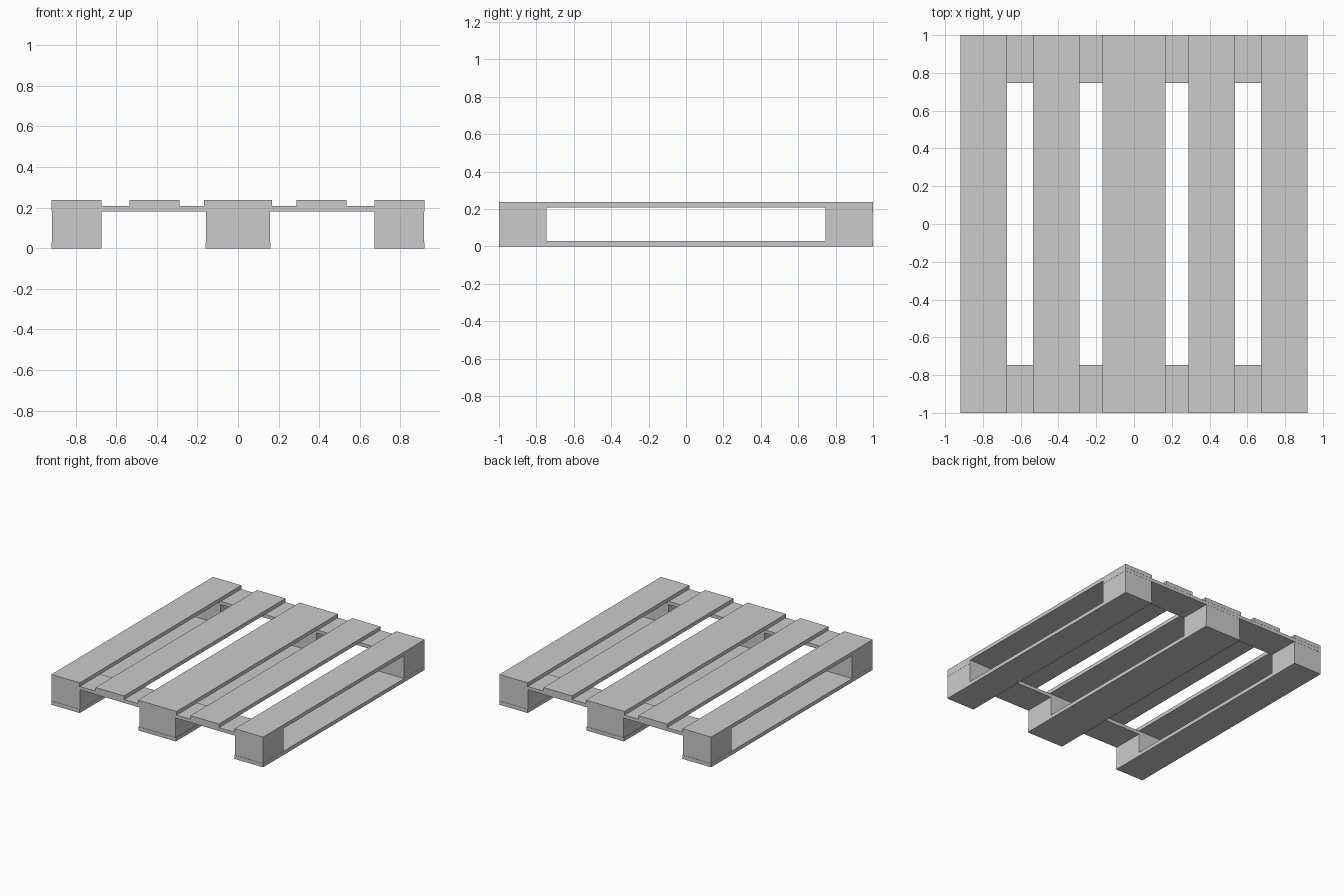
import bpy

if "Cube" in bpy.data.objects:
    bpy.data.objects.remove(bpy.data.objects["Cube"])


def box(name, x, y, z):
    """Box from (min, max) ranges on each axis."""
    bpy.ops.mesh.primitive_cube_add(size=1)
    ob = bpy.context.object
    ob.name = name
    ob.location = [(a + b) / 2 for a, b in (x, y, z)]
    ob.scale = [b - a for a, b in (x, y, z)]
    bpy.ops.object.transform_apply(location=True, rotation=True, scale=True)
    return ob


# Heights of the layers, from the floor up
Z_BOTTOM, Z_BLOCK, Z_CROSS, Z_TOP = 0.029, 0.182, 0.208, 0.237
HALF_W, INNER_Y = 0.918, 0.746

# Deck boards running front to back
for label, cx, half in (("left_outer", -0.795, 0.123), ("left_inner", -0.4115, 0.123),
                        ("centre", 0, 0.167),
                        ("right_inner", 0.4115, 0.123), ("right_outer", 0.795, 0.123)):
    box(f"deck_board_{label}", (cx - half, cx + half), (-1, 1), (Z_CROSS, Z_TOP))

# Cross boards under the deck at each end
for end, s in (("front", -1), ("back", 1)):
    y = sorted((s * INNER_Y, s * 0.999))
    box(f"cross_board_{end}", (-HALF_W, HALF_W), y, (Z_BLOCK, Z_CROSS))

# Bottom runners with a spacer block at each end
for label, cx, half, block_half in (("left", -0.795, 0.123, 0.122),
                                    ("centre", 0, 0.161, 0.157),
                                    ("right", 0.795, 0.123, 0.122)):
    box(f"runner_{label}", (cx - half, cx + half), (-1, 1), (0, Z_BOTTOM))
    for end, s in (("front", -1), ("back", 1)):
        y = sorted((s * INNER_Y, s * 0.998))
        box(f"block_{label}_{end}", (cx - block_half, cx + block_half), y,
            (Z_BOTTOM, Z_BLOCK))
